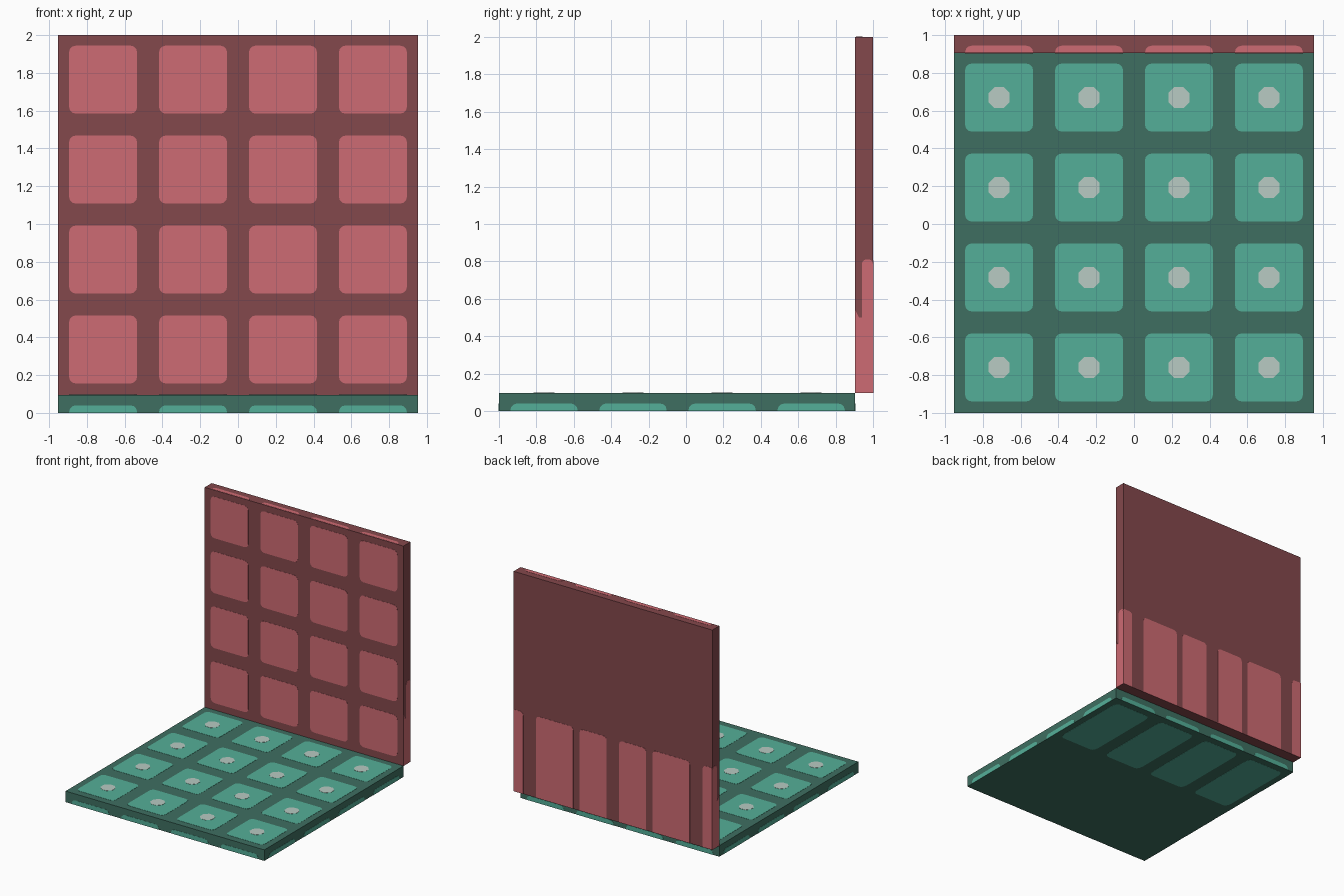
import bpy, bmesh, math
from mathutils import Vector

if "Cube" in bpy.data.objects:
    bpy.data.objects.remove(bpy.data.objects["Cube"])

T = 2 / 21            # slab thickness
H = 20 / 21           # half width of a slab
E = 0.0015            # painted plate thickness


def material(name, rgb):
    lin = [((c / 255 + 0.055) / 1.055) ** 2.4 for c in rgb]
    m = bpy.data.materials.new(name)
    m.diffuse_color = (*lin, 1)
    m.use_nodes = True
    m.node_tree.nodes["Principled BSDF"].inputs["Base Color"].default_value = m.diffuse_color
    return m


DARK_GREEN = material("dark green", (62, 111, 97))
GREEN = material("tile green", (84, 175, 152))
PALE = material("pale grey green", (184, 203, 195))
DARK_RED = material("dark red", (132, 72, 76))
RED = material("tile red", (206, 107, 115))


def finish(name, bm, mat):
    bmesh.ops.recalc_face_normals(bm, faces=bm.faces)
    me = bpy.data.meshes.new(name)
    bm.to_mesh(me)
    bm.free()
    me.materials.append(mat)
    ob = bpy.data.objects.new(name, me)
    bpy.context.collection.objects.link(ob)
    return ob


def slab(name, lo, hi, mat):
    bm = bmesh.new()
    bmesh.ops.create_cube(bm, size=1)
    lo, hi = Vector(lo), Vector(hi)
    for v in bm.verts:
        v.co = (lo + hi) / 2 + v.co * (hi - lo)
    finish(name, bm, mat)


def rounded(u0, u1, v0, v1, ru=0.035, rv=0.035, corners="1111"):
    """Rounded rectangle outline; corners are rounded in order ++, -+, --, +-."""
    pts = []
    for k, (su, sv) in enumerate([(1, 1), (-1, 1), (-1, -1), (1, -1)]):
        cu, cv = (u1 if su > 0 else u0), (v1 if sv > 0 else v0)
        if corners[k] == "0":
            pts.append((cu, cv))
            continue
        for i in range(4):
            a = math.pi / 2 * (k + i / 3)
            pts.append((cu - su * ru + ru * math.cos(a), cv - sv * rv + rv * math.sin(a)))
    return pts


def plates(name, outlines, axis, level, sign, mat, thick=E):
    """Thin plates on the plane axis=level, standing out towards sign."""
    bm = bmesh.new()
    others = [i for i in range(3) if i != axis]
    for pts in outlines:
        rings = []
        for h in (level, level + sign * thick):
            ring = []
            for p in pts:
                co = [0, 0, 0]
                co[axis], co[others[0]], co[others[1]] = h, p[0], p[1]
                ring.append(bm.verts.new(co))
            rings.append(ring)
        a, b = rings
        bm.faces.new(a)
        bm.faces.new(b)
        for i in range(len(a)):
            j = (i + 1) % len(a)
            bm.faces.new((a[i], a[j], b[j], b[i]))
    finish(name, bm, mat)


# Tile layout
S = 0.18
step = H / 2
xs = [(i - 1.5) * step for i in range(4)]
ys = [x - 0.045 for x in xs]
zs = [x + 1.05 for x in xs]
YF = 1 - T            # front of wall, back of floor

# Slabs
slab("floor_slab", (-H, -1, 0), (H, YF, T), DARK_GREEN)
slab("wall_slab", (-H, YF, T), (H, 1, 2), DARK_RED)

# Floor tiles with octagonal dots
plates("floor_tiles", [rounded(x - S, x + S, y - S, y + S) for x in xs for y in ys],
       2, T, 1, GREEN)
octagon = [(0.061 * math.cos(math.pi * (k + 0.5) / 4), 0.061 * math.sin(math.pi * (k + 0.5) / 4))
           for k in range(8)]
plates("floor_dots", [[(x + a, y + b) for a, b in octagon] for x in xs for y in ys],
       2, T, 1, PALE, 2 * E)

# Half tiles along the floor edges
along_x = [rounded(x - S, x + S, 0, 0.04, corners="1100") for x in xs]
along_y = [rounded(y - S, y + S, 0, 0.04, corners="1100") for y in ys]
plates("floor_front_edge_tiles", along_x, 1, -1, -1, GREEN)
plates("floor_back_edge_tiles", along_x, 1, YF, 1, GREEN)
plates("floor_right_edge_tiles", along_y, 0, H, 1, GREEN)
plates("floor_left_edge_tiles", along_y, 0, -H, -1, GREEN)

# Stretched tiles under the floor
plates("floor_underside_tiles", [rounded(x - S, x + S, 0.12, 0.84, 0.035, 0.06) for x in xs],
       2, 0, -1, GREEN, 0.0008)

# Wall front tiles and top edge tiles
plates("wall_front_tiles", [rounded(x - S, x + S, z - S, z + S) for x in xs for z in zs],
       1, YF, -1, RED)
plates("wall_top_edge_tiles", [rounded(x - S, x + S, YF + 0.004, 0.944, corners="1100") for x in xs],
       2, 2, 1, RED)

# Stretched tiles on the wall back, mirrored about the middle
ZT = 0.805
back = []
for u0, u1, c in [(0.06, 0.318, "1100"), (0.38, 0.737, "1100"), (0.86, H, "0100")]:
    back.append(rounded(u0, u1, T, ZT, 0.03, 0.03, c))
    back.append(rounded(-u1, -u0, T, ZT, 0.03, 0.03, c if c == "1100" else "1000"))
plates("wall_back_tiles", back, 1, 1, 1, RED)

# Stretched patches on the wall ends
ends = [rounded(0.94, 1, T, 0.81, 0.02, 0.03, "1100"),
        [(YF, T), (0.94, T), (0.94, 0.5), (0.925, 0.5), (YF, 0.54)]]
plates("wall_right_edge_tiles", ends, 0, H, 1, RED)
plates("wall_left_edge_tiles", ends, 0, -H, -1, RED)
